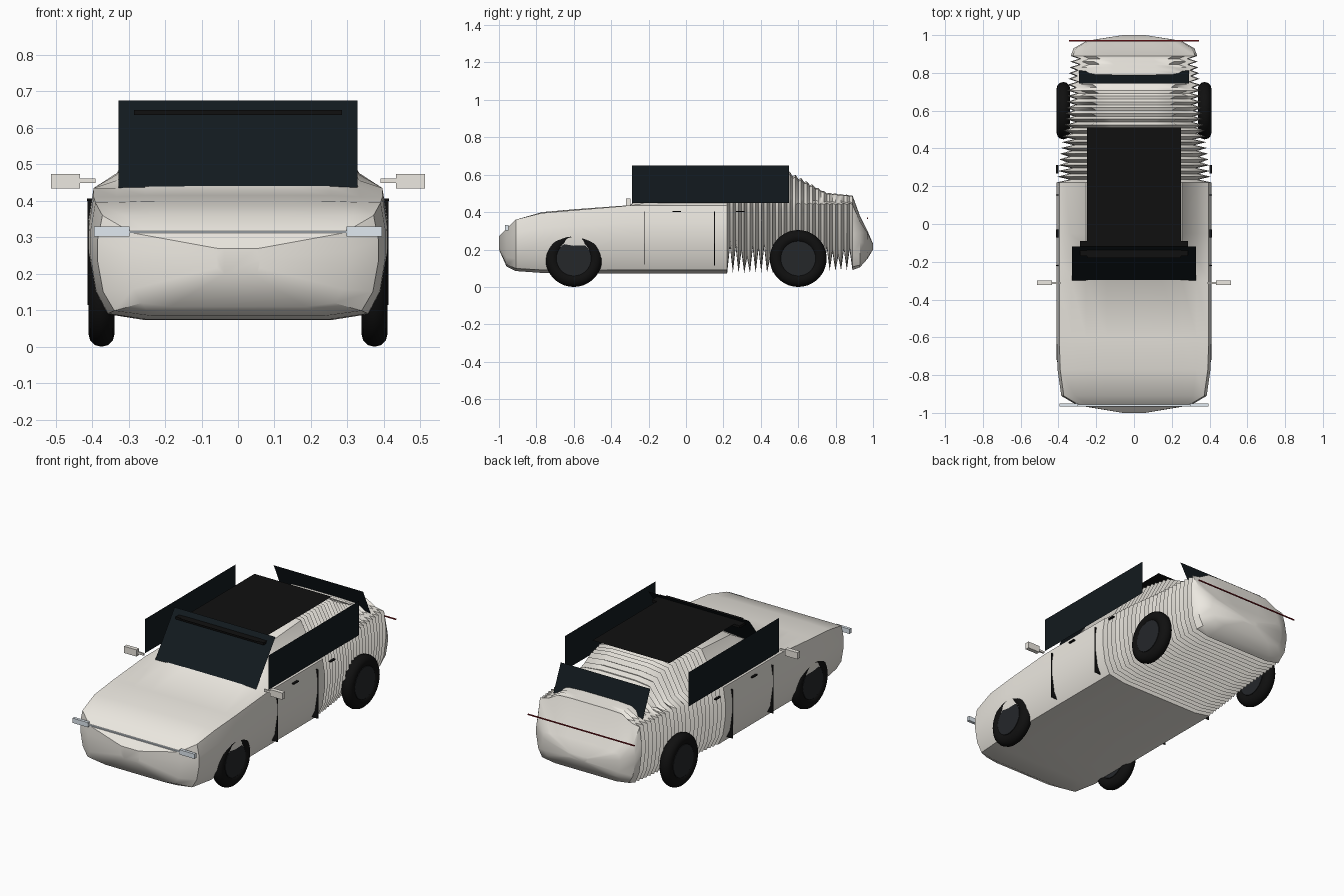
import bpy, bmesh, math, random
from mathutils import Matrix

if "Cube" in bpy.data.objects:
    bpy.data.objects.remove(bpy.data.objects["Cube"])

random.seed(4)


def mat(name, c):
    m = bpy.data.materials.new(name)
    m.diffuse_color = (*c, 1)
    m.use_nodes = True
    m.node_tree.nodes["Principled BSDF"].inputs["Base Color"].default_value = m.diffuse_color
    return m


PAINT = mat("cream_paint", (0.84, 0.81, 0.75))
GLASS = mat("dark_glass", (0.006, 0.010, 0.013))
BLACK = mat("black_trim", (0.005, 0.005, 0.005))
HUB = mat("hub_grey", (0.018, 0.02, 0.023))
LAMP = mat("lamp_glass", (0.75, 0.82, 0.88))
RED = mat("tail_red", (0.25, 0.01, 0.015))


def finish(name, bm, material, smooth=False):
    bmesh.ops.recalc_face_normals(bm, faces=bm.faces)
    me = bpy.data.meshes.new(name)
    bm.to_mesh(me)
    bm.free()
    me.materials.append(material)
    ob = bpy.data.objects.new(name, me)
    bpy.context.collection.objects.link(ob)
    if smooth:
        bpy.ops.object.select_all(action='DESELECT')
        ob.select_set(True)
        bpy.context.view_layer.objects.active = ob
        bpy.ops.object.shade_smooth_by_angle(angle=math.radians(40))
    return ob


def box(name, x, y, z, material):
    """Box from (low, high) ranges."""
    bm = bmesh.new()
    size = [b - a for a, b in (x, y, z)]
    mid = [(a + b) / 2 for a, b in (x, y, z)]
    bmesh.ops.create_cube(bm, size=1, matrix=Matrix.Translation(mid) @ Matrix.Diagonal((*size, 1)))
    return finish(name, bm, material)


def sheet(name, pts, material):
    bm = bmesh.new()
    bm.faces.new([bm.verts.new(p) for p in pts])
    return finish(name, bm, material)


# Body stations: y, half width, bottom z, deck z, roof z
stations = [
    (-1.00, 0.06, 0.20, 0.27, 0.27), (-0.96, 0.30, 0.11, 0.312, 0.312),
    (-0.91, 0.385, 0.085, 0.36, 0.36), (-0.77, 0.405, 0.075, 0.395, 0.40),
    (-0.60, 0.41, 0.073, 0.41, 0.415), (-0.30, 0.41, 0.073, 0.435, 0.437),
    (-0.18, 0.41, 0.073, 0.435, 0.54), (-0.05, 0.41, 0.073, 0.435, 0.62),
    (0.22, 0.41, 0.073, 0.435, 0.64), (0.40, 0.388, 0.075, 0.44, 0.64),
    (0.55, 0.365, 0.08, 0.44, 0.62), (0.75, 0.35, 0.085, 0.44, 0.505),
    (0.89, 0.335, 0.09, 0.44, 0.49), (0.93, 0.32, 0.105, 0.35, 0.38),
    (0.97, 0.25, 0.15, 0.29, 0.30), (1.00, 0.06, 0.20, 0.23, 0.23),
]


def station_at(y):
    for a, b in zip(stations, stations[1:]):
        if a[0] <= y <= b[0]:
            t = (y - a[0]) / (b[0] - a[0])
            return tuple(p + (q - p) * t for p, q in zip(a, b))


def ring(bm, s, inset=False):
    y, w, zb, zd, zt = s
    h = zd - zb
    half = [(0.62 * w, zb), (0.88 * w, zb + 0.05 * h), (0.96 * w, zb + 0.24 * h),
            (w, zb + 0.55 * h), (w, zb + 0.75 * h), (0.965 * w, zd),
            (0.81 * w, zd + 0.2 * (zt - zd)), (0.62 * w, zt - 0.08 * (zt - zd)), (0.35 * w, zt)]
    pts = half + [(-x, z) for x, z in reversed(half)]
    if inset:
        kx, kz = random.uniform(0.82, 0.9), random.uniform(0.62, 0.84)
        pts = [(kx * x, 0.47 + (z - 0.47) * (kz if z < 0.47 else 0.88)) for x, z in pts]
    return [bm.verts.new((x, y, z)) for x, z in pts]


# Body shell: smooth front, pleated rear, smooth tail
bm = bmesh.new()
rings = [ring(bm, s) for s in stations if s[0] <= 0.22]
n = 44
for i in range(1, n):
    rings.append(ring(bm, station_at(0.22 + i * (0.67 / n)), i % 2 == 1))
rings += [ring(bm, s) for s in stations if s[0] >= 0.89]
for a, b in zip(rings, rings[1:]):
    for j in range(len(a)):
        k = (j + 1) % len(a)
        bm.faces.new((a[j], a[k], b[k], b[j]))
bm.faces.new(rings[0])
bm.faces.new(rings[-1])
finish("body_shell", bm, PAINT, True)

# Glass sheets and roof panel
sheet("windshield", [(-0.327, -0.30, 0.435), (0.327, -0.30, 0.435),
                     (0.327, -0.12, 0.675), (-0.327, -0.12, 0.675)], GLASS)
sheet("rear_window", [(-0.29, 0.825, 0.42), (0.29, 0.825, 0.42),
                      (0.29, 0.745, 0.60), (-0.29, 0.745, 0.60)], GLASS)
sheet("roof_panel", [(-0.25, -0.18, 0.65), (0.25, -0.18, 0.65),
                     (0.25, 0.51, 0.65), (-0.25, 0.51, 0.65)], BLACK)
box("roof_header", (-0.285, 0.285), (-0.17, -0.09), (0.635, 0.649), BLACK)

# Lamps
box("front_light_strip", (-0.39, 0.39), (-0.965, -0.955), (0.312, 0.318), LAMP)
box("tail_light_strip", (-0.345, 0.345), (0.967, 0.973), (0.364, 0.37), RED)


def mx(side, a, b):
    return tuple(sorted((side * a, side * b)))


# Everything mirrored left and right
for side, tag in ((-1, "left"), (1, "right")):
    x = side * 0.40
    sheet(tag + "_side_window", [(x, -0.29, 0.45), (x, 0.55, 0.45), (x, 0.55, 0.65), (x, -0.29, 0.65)], GLASS)
    box(tag + "_headlight", mx(side, 0.297, 0.395), (-0.967, -0.95), (0.302, 0.33), LAMP)
    box(tag + "_mirror_stalk", mx(side, 0.39, 0.46), (-0.318, -0.308), (0.449, 0.461), PAINT)
    box(tag + "_mirror_head", mx(side, 0.433, 0.513), (-0.322, -0.298), (0.434, 0.473), PAINT)
    for y, z0 in ((-0.22, 0.12), (0.153, 0.115)):
        box(tag + "_door_seam", mx(side, 0.37, 0.412), (y - 0.002, y + 0.002), (z0, 0.402), BLACK)
    for y in (-0.05, 0.29):
        box(tag + "_door_handle", mx(side, 0.40, 0.414), (y - 0.022, y + 0.022), (0.4, 0.406), BLACK)

    # Wheels: rounded tyre spun about the axle, plus a hub disc
    for wy, pos in ((-0.6, "front"), (0.6, "rear")):
        cx, cz = side * 0.374, 0.152
        bm = bmesh.new()
        prof = []
        for i in range(12):
            a = 2 * math.pi * i / 12
            prof.append(bm.verts.new((cx + 0.036 * math.cos(a), wy, cz + 0.116 + 0.036 * math.sin(a))))
        edges = [bm.edges.new((prof[i], prof[(i + 1) % 12])) for i in range(12)]
        bmesh.ops.spin(bm, geom=edges, cent=(cx, wy, cz), axis=(1, 0, 0),
                       angle=2 * math.pi, steps=36, use_merge=True)
        bmesh.ops.remove_doubles(bm, verts=bm.verts, dist=1e-5)
        finish(f"{pos}_{tag}_tyre", bm, BLACK, True)
        bm = bmesh.new()
        bmesh.ops.create_cone(bm, cap_ends=True, segments=32, radius1=0.093, radius2=0.093, depth=0.06,
                              matrix=Matrix.Translation((cx, wy, cz)) @ Matrix.Rotation(math.pi / 2, 4, 'Y'))
        finish(f"{pos}_{tag}_hub", bm, HUB, True)
